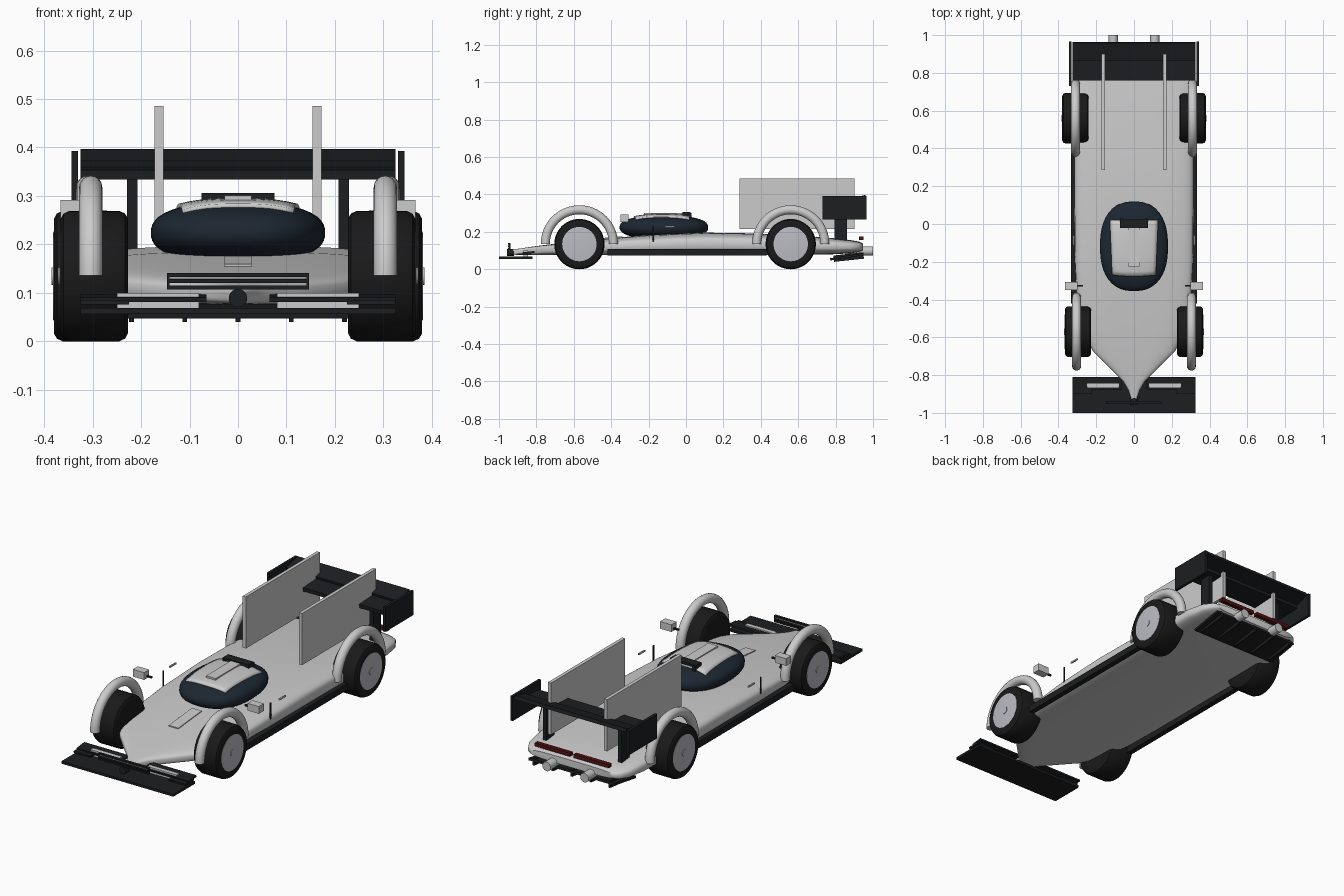
import bpy, bmesh, math
from mathutils import Matrix, Vector

if "Cube" in bpy.data.objects:
    bpy.data.objects.remove(bpy.data.objects["Cube"])


def mat(name, rgb):
    m = bpy.data.materials.new(name)
    m.diffuse_color = (*rgb, 1)
    m.use_nodes = True
    m.node_tree.nodes["Principled BSDF"].inputs["Base Color"].default_value = m.diffuse_color
    return m


BLACK = mat("carbon", (0.012, 0.013, 0.015))
GLASS = mat("tinted_glass", (0.012, 0.02, 0.032))
RUBBER = mat("rubber", (0.01, 0.01, 0.011))
RIM = mat("rim_metal", (0.5, 0.5, 0.55))
RED = mat("tail_red", (0.08, 0.006, 0.006))


def finish(bm, name, m=None, smooth=None):
    bmesh.ops.recalc_face_normals(bm, faces=bm.faces)
    me = bpy.data.meshes.new(name)
    bm.to_mesh(me)
    bm.free()
    ob = bpy.data.objects.new(name, me)
    bpy.context.collection.objects.link(ob)
    if m:
        me.materials.append(m)
    if smooth:
        bpy.ops.object.select_all(action='DESELECT')
        ob.select_set(True)
        bpy.context.view_layer.objects.active = ob
        bpy.ops.object.shade_smooth_by_angle(angle=math.radians(smooth))
    return ob


def box(name, x, y, z, m=None, tilt=0):
    """Box from (min, max) ranges, optionally tilted about x."""
    bm = bmesh.new()
    c = Vector([(r[0] + r[1]) / 2 for r in (x, y, z)])
    s = [abs(r[1] - r[0]) for r in (x, y, z)]
    M = Matrix.Translation(c) @ Matrix.Rotation(math.radians(tilt), 4, 'X') @ Matrix.Diagonal((*s, 1))
    bmesh.ops.create_cube(bm, size=1, matrix=M)
    return finish(bm, name, m)


def pair(name, x, y, z, m=None, tilt=0):
    for side, s in (("right", 1), ("left", -1)):
        box(f"{name}_{side}", (s * x[0], s * x[1]), y, z, m, tilt)


def loft(name, rings, m=None, smooth=35, caps=True):
    bm = bmesh.new()
    vs = [[bm.verts.new(p) for p in r] for r in rings]
    n = len(vs[0])
    for a, b in zip(vs, vs[1:]):
        for i in range(n):
            j = (i + 1) % n
            bm.faces.new((a[i], a[j], b[j], b[i]))
    if caps:
        bm.faces.new(vs[0])
        bm.faces.new(vs[-1])
    return finish(bm, name, m, smooth)


def lathe_x(name, profile, y, z, m=None, seg=48):
    """Revolve (x, radius) points about an axis parallel to x."""
    rings = [[(x, y + r * math.cos(2 * math.pi * i / seg), z + r * math.sin(2 * math.pi * i / seg))
              for i in range(seg)] for x, r in profile]
    return loft(name, rings, m)


def cyl_y(name, x, z, r, y0, y1, m=None):
    ring = [(r * math.cos(i * math.pi / 12), r * math.sin(i * math.pi / 12)) for i in range(24)]
    return loft(name, [[(x + a, y, z + b) for a, b in ring] for y in (y0, y1)], m)


def spow(v, e):
    return math.copysign(abs(v) ** e, v)


# Body shell: y, half width, bottom, top
stations = [(-.935, .012, .078, .105), (-.88, .03, .077, .112), (-.83, .06, .076, .12),
            (-.77, .12, .075, .128), (-.67, .22, .075, .14), (-.55, .275, .075, .153),
            (-.4, .302, .075, .167), (-.2, .312, .075, .183), (.1, .315, .075, .196),
            (.35, .315, .075, .192), (.6, .315, .076, .18), (.78, .31, .08, .167),
            (.88, .295, .085, .156), (.925, .27, .092, .148), (.945, .24, .1, .138)]
rings = []
for y, w, b, t in stations:
    ring = []
    for i in range(48):
        a = 2 * math.pi * i / 48
        ring.append((w * spow(math.cos(a), .55), y, (b + t) / 2 + (t - b) / 2 * spow(math.sin(a), .55)))
    rings.append(ring)
loft("body_shell", rings, smooth=50)

# Canopy glass: rounded super-ellipsoid
CY, CZ, CA, CB, CH, CN = -.118, .224, .18, .237, .064, 2.4
bm = bmesh.new()
bmesh.ops.create_uvsphere(bm, u_segments=48, v_segments=24, radius=1)
for v in bm.verts:
    k = sum(abs(c) ** CN for c in v.co) ** (-1 / CN)
    v.co = (v.co.x * k * CA, CY + v.co.y * k * CB, CZ + v.co.z * k * CH)
finish(bm, "canopy_glass", GLASS, 60)


def canopy_z(x, y):
    h = 1 - abs(x / CA) ** CN - abs((y - CY) / CB) ** CN
    return CZ + CH * max(h, 0) ** (1 / CN)


# Roof panel follows the canopy surface
bm = bmesh.new()
N = 12
bmesh.ops.create_grid(bm, x_segments=N, y_segments=N, size=1)
for v in bm.verts:
    u, t = v.co.x, v.co.y
    y = -.125 + .145 * t - .008 * (1 - u * u) * (t < 0) * abs(t)
    x = u * (.122 + .006 * t)
    v.co = (x, y, canopy_z(x, y) + .008)
roof = finish(bm, "roof_panel", None, 40)
sol = roof.modifiers.new("thickness", 'SOLIDIFY')
sol.thickness = .012
sol.offset = -1
box("roof_scoop_spine", (-.028, .028), (-.225, .0), (.29, .301))
box("roof_scoop_lip", (-.075, .075), (-.02, .025), (.293, .306), BLACK)
pair("roof_scoop_side", (.055, .075), (-.02, .03), (.275, .302), BLACK)

# Raised nose panel
box("nose_panel", (-.028, .028), (-.535, -.34), (.156, .168), tilt=5)

# Wheels and tubular fenders
for pos, wy, x0, x1, fx in (("front", -.57, .227, .366, .304), ("rear", .56, .24, .38, .31)):
    for side, s in (("right", 1), ("left", -1)):
        n = f"{pos}_{side}"
        tyre = [(x0, .09), (x0, .118), (x0 + .006, .129), (x0 + .018, .1345),
                (x1 - .018, .1345), (x1 - .006, .129), (x1, .118), (x1, .09)]
        lathe_x(f"tyre_{n}", [(s * x, r) for x, r in tyre], wy, .1345, RUBBER)
        lathe_x(f"rim_{n}", [(s * (x1 - .05), .092), (s * (x1 + .001), .092), (s * (x1 + .002), .086)],
                wy, .1345, RIM)
        lathe_x(f"hub_{n}", [(s * (x1 - .02), .018), (s * (x1 + .005), .018)], wy, .1345, RIM, 20)
        arc = []
        for i in range(33):
            a = math.pi * i / 32
            arc.append([(s * fx + .024 * math.cos(b), wy + (.182 + .024 * math.sin(b)) * math.cos(a),
                         .136 + (.182 + .024 * math.sin(b)) * math.sin(a))
                        for b in [2 * math.pi * j / 16 for j in range(16)]])
        loft(f"fender_{n}", arc)

# Side sills, mirrors, pins and handles
pair("side_sill", (.305, .334), (-.42, .43), (.073, .107), BLACK)
pair("mirror", (.3, .366), (-.35, -.308), (.254, .292))
pair("mirror_stalk", (.27, .305), (-.332, -.322), (.262, .27), BLACK)
pair("door_pin", (.309, .314), (-.178, -.172), (.145, .232), BLACK)
pair("door_handle", (.315, .322), (-.112, -.062), (.222, .23))

# Twin tail fins
pair("tail_fin", (.154, .172), (.285, .9), (.215, .486))

# Rear wing
box("wing_main_plane", (-.325, .325), (.76, .885), (.337, .357), BLACK, 3)
box("wing_flap", (-.325, .325), (.865, .962), (.367, .385), BLACK, 15)
pair("wing_endplate", (.33, .344), (.73, .966), (.265, .393), BLACK)
pair("wing_pylon", (.207, .229), (.795, .86), (.13, .345), BLACK)

# Tail lights, exhausts and diffuser
pair("tail_light", (.01, .215), (.925, .948), (.157, .175), RED)
for side, s in (("right", 1), ("left", -1)):
    cyl_y(f"exhaust_{side}", s * .11, .098, .024, .85, 1.0)
box("diffuser_plate", (-.25, .25), (.77, .95), (.061, .073), BLACK, 9)
for i in range(5):
    x = -.22 + .11 * i
    box(f"diffuser_strake_{i + 1}", (x - .005, x + .005), (.79, .95), (.048, .082), BLACK, 6)

# Front splitter, flaps and intake bars
box("front_splitter", (-.325, .325), (-1, -.82), (.056, .069), BLACK)
pair("splitter_flap", (.065, .325), (-.875, -.81), (.084, .094), BLACK, 6)
pair("splitter_insert", (.08, .25), (-.868, -.845), (.068, .1))
pair("splitter_fence", (.225, .325), (-.9, -.83), (.076, .084), BLACK)
for i, z in enumerate((.111, .124, .137)):
    box(f"intake_bar_{i + 1}", (-.147, .147), (-.952, -.938), (z - .004, z + .004), BLACK)
pair("intake_post", (.141, .147), (-.95, -.938), (.107, .141), BLACK)
box("intake_trim", (-.14, .14), (-.948, -.94), (.128, .131))
cyl_y("nose_cap", 0, .089, .019, -.957, -.92, BLACK)
